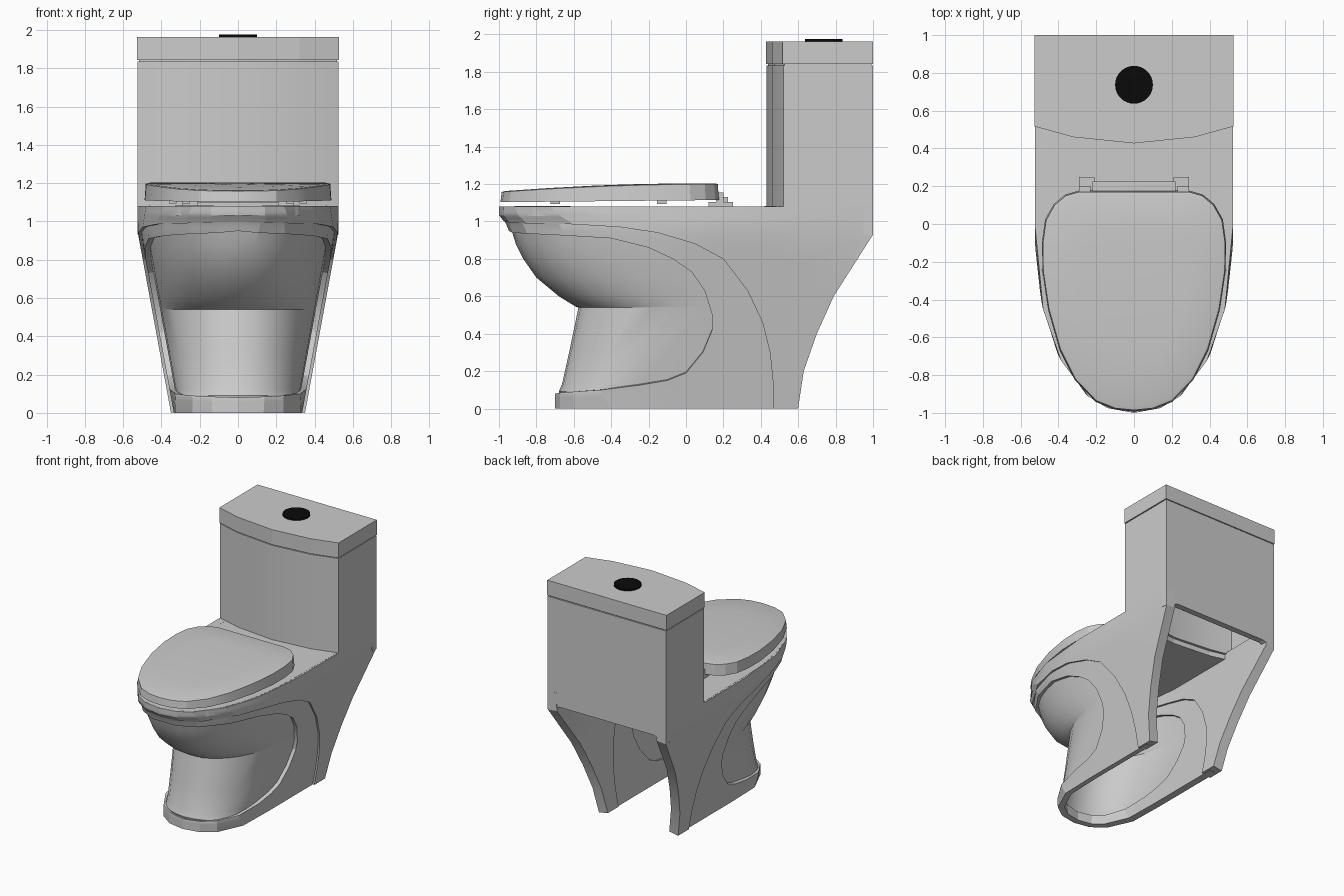
import bpy, bmesh, math
from mathutils import Vector

if "Cube" in bpy.data.objects:
    bpy.data.objects.remove(bpy.data.objects["Cube"])


def lerp(table, z):
    """Piecewise-linear lookup in a list of (z, value)."""
    if z <= table[0][0]:
        return table[0][1]
    for (a, va), (b, vb) in zip(table, table[1:]):
        if z <= b:
            return va + (vb - va) * (z - a) / (b - a)
    return table[-1][1]


def make(name, verts, faces, thick=0, mirror=False, outward=None, smooth=True):
    me = bpy.data.meshes.new(name)
    me.from_pydata(verts, [], faces)
    bm = bmesh.new()
    bm.from_mesh(me)
    bmesh.ops.remove_doubles(bm, verts=bm.verts, dist=1e-5)
    bmesh.ops.dissolve_degenerate(bm, edges=bm.edges, dist=1e-5)
    bmesh.ops.recalc_face_normals(bm, faces=bm.faces)
    if outward:  # open shells: make the normals face this way
        d = Vector(outward)
        if sum(f.normal.dot(d) * f.calc_area() for f in bm.faces) < 0:
            bmesh.ops.reverse_faces(bm, faces=bm.faces)
    bm.to_mesh(me)
    bm.free()
    ob = bpy.data.objects.new(name, me)
    bpy.context.collection.objects.link(ob)
    bpy.ops.object.select_all(action='DESELECT')
    ob.select_set(True)
    bpy.context.view_layer.objects.active = ob
    if mirror:
        m = ob.modifiers.new("mirror", 'MIRROR')
        m.merge_threshold = 0.0005
        bpy.ops.object.modifier_apply(modifier=m.name)
    if thick:
        s = ob.modifiers.new("thickness", 'SOLIDIFY')
        s.thickness = thick
        s.offset = -1
        bpy.ops.object.modifier_apply(modifier=s.name)
    if smooth:
        bpy.ops.object.shade_smooth_by_angle(angle=math.radians(18))
    return ob


def grid(rows):
    n = len(rows[0])
    faces = [(i * n + j, i * n + j + 1, (i + 1) * n + j + 1, (i + 1) * n + j)
             for i in range(len(rows) - 1) for j in range(n - 1)]
    return [p for r in rows for p in r], faces


def prism(name, outline, z0, z1):
    """Straight extrusion of an xy outline."""
    n = len(outline)
    v = [(x, y, z) for z in (z0, z1) for x, y in outline]
    f = [(i, (i + 1) % n, n + (i + 1) % n, n + i) for i in range(n)]
    return make(name, v, f + [tuple(range(n)), tuple(range(n, 2 * n))], smooth=False)


def box(name, x0, x1, y0, y1, z0, z1):
    return prism(name, [(x0, y0), (x1, y0), (x1, y1), (x0, y1)], z0, z1)


# Outer form of the body: front edge, half width and plan curve by height
FRONT = [(0, -.70), (.08, -.70), (.1, -.685), (.93, -.94), (.97, -.955),
         (1.0, -.968), (1.035, -.995), (1.08, -.995)]


def half_width(z):
    return .335 + .175 * min(z / .95, 1)


def plan_x(y, z, off=0):
    yf, y0 = lerp(FRONT, z), lerp([(0, -.3), (.95, 0)], z)
    t = min(1, max(0, (y0 - y) / (y0 - yf)))
    return (half_width(z) + off) * (1 - t ** 2.2) ** (1 / 2.2)


def shell(name, inner, outer, off, thick, steps=7):
    """Skin between two side-view curves (y, z), wrapped on the outer form.
    y of None means the front centre line."""
    def to_s(p):
        yf = lerp(FRONT, p[1])
        return (0 if p[0] is None else math.sqrt(max(0, (p[0] - yf) / (1 - yf))), p[1])
    rows = []
    for k in range(steps + 1):
        t, row = k / steps, []
        for a, b in zip(map(to_s, inner), map(to_s, outer)):
            s, z = a[0] + (b[0] - a[0]) * t, a[1] + (b[1] - a[1]) * t
            yf = lerp(FRONT, z)
            y = yf + s * s * (1 - yf)
            x = 0 if s < 1e-6 else plan_x(y, z, off)
            row.append((x, y - off * .35 * (1 - s), z))
        rows.append(row)
    v, f = grid(rows)
    return make(name, v, f, thick, True, (1, 0, 0))


# Skirt with the opening around the bowl
shell("skirt",
      [(None, .95), (-.93, .94), (-.85, .935), (-.65, .925), (-.4, .91), (-.2, .86),
       (-.07, .8), (.03, .73), (.1, .63), (.14, .5), (.14, .42), (.09, .3), (0, .19),
       (-.1, .15), (-.25, .125), (-.45, .10), (-.6, .09), (-.67, .085), (None, .08)],
      [(None, 1.08), (-.97, 1.08), (-.91, 1.08), (-.72, 1.08), (-.45, 1.08), (-.1, 1.08),
       (.2, 1.08), (.5, 1.08), (.6, .95), (.6, .7), (.58, .5), (.56, .25), (.54, 0),
       (.2, 0), (-.1, 0), (-.4, 0), (-.6, 0), (-.675, 0), (None, 0)], 0, .05)

# Raised outer shell running from the rim to the rear legs
shell("rear_shell",
      [(None, 1.0), (-.94, .995), (-.85, .99), (-.6, .985), (-.35, .97), (-.15, .94),
       (.05, .88), (.2, .8), (.33, .63), (.41, .46), (.45, .3), (.465, .15), (.465, 0)],
      [(None, 1.08), (-.97, 1.08), (-.91, 1.08), (-.72, 1.08), (-.45, 1.08), (0, 1.08),
       (.5, 1.08), (1, 1.08), (1, .93), (.79, .6), (.70, .4), (.63, .2), (.6, 0)], .015, .08)

# Bowl and pedestal: (z, front y, start of the rounding y0)
rows = []
for z, yf, y0 in [(.05, -.67, -.3), (.09, -.68, -.3), (.13, -.663, -.25), (.3, -.625, -.1),
                  (.54, -.575, .1), (.545, -.59, .1), (.6, -.68, .06), (.7, -.80, .02),
                  (.8, -.87, 0), (.88, -.91, 0), (.96, -.935, 0)]:
    row = []
    for j in range(9):
        a = math.pi / 2 * j / 8
        x = (half_width(z) - .028) * math.sin(a) ** (1 / 1.07)
        row.append((x, y0 + (yf - y0) * max(0, math.cos(a)) ** (1 / 1.07), z))
    row.append((half_width(z) - .028, .2, z))
    rows.append(row)
make("bowl_and_pedestal", *grid(rows), 0, True, (1, -1, 0))

# Deck that closes the top of the body, ending under the bowed tank front
ys = [-.994, -.97, -.91, -.82, -.72, -.58, -.45, -.25, 0]
side = [(plan_x(y, 1.08), y) for y in ys] + [(.515, .54), (.32, .49), (.001, .46)]
prism("deck", side + [(-x, y) for x, y in reversed(side)], 1.03, 1.081)

# Tank: hollow walls, open below, with a bowed front
arc = [(-.525, .52), (-.32, .463), (0, .43), (.32, .463), (.525, .52)]
plan = arc + [(.525, 1), (-.525, 1)]
n = len(plan)
walls = [(i, (i + 1) % n, n + (i + 1) % n, n + i) for i in range(n)]
make("tank", [(x, y, z) for z in (1.07, 1.835) for x, y in plan], walls, .05)
make("tank_back_apron", [(-.525, 1, 1.08), (-.525, 1, .93), (-.42, 1, .975),
                         (.42, 1, .975), (.525, 1, .93), (.525, 1, 1.08)],
     [(0, 1, 2, 3, 4, 5)], .05, outward=(0, 1, 0))
prism("tank_seam", [(x * .985, .72 + (y - .72) * .97) for x, y in plan], 1.8, 1.86)
prism("tank_lid", [(x * 1.005, y if y > .9 else y - .003) for x, y in plan], 1.842, 1.962)

# Flush button
black = bpy.data.materials.new("black")
black.diffuse_color = (.003, .003, .003, 1)
black.use_nodes = True
black.node_tree.nodes["Principled BSDF"].inputs["Base Color"].default_value = black.diffuse_color
circle = [(.1 * math.cos(i * math.pi / 16), .737 + .1 * math.sin(i * math.pi / 16)) for i in range(32)]
prism("flush_button", circle, 1.955, 1.975).data.materials.append(black)

# Seat cover: rounded outline with a gently rising top
half = [(0, -.985), (.1, -.975), (.2, -.935), (.31, -.82), (.39, -.66), (.45, -.45),
        (.48, -.25), (.482, -.1), (.465, .02), (.42, .1), (.36, .15), (.29, .17)]
outline = half + [(-x, y) for x, y in reversed(half[1:])]
n = len(outline)
verts = []
for scale, level, lift in ((1.012, 0, 0), (1, 1, 0), (.97, 1, .004), (.6, 1, .005), (.25, 1, .006)):
    for x, y in outline:
        px, py = x * scale, -.35 + (y + .35) * scale
        low = 1.103 + .01 * (py + 1)
        top = 1.2 - .042 * ((.2 - py) / 1.18) ** 2
        verts.append((px, py, low + (top - low) * level + lift))
faces = [(k * n + i, k * n + (i + 1) % n, (k + 1) * n + (i + 1) % n, (k + 1) * n + i)
         for k in range(4) for i in range(n)]
make("seat_cover", verts, faces + [tuple(range(n)), tuple(range(4 * n, 5 * n))])

# Bumpers and hinges
for s, tag in ((-1, "left"), (1, "right")):
    for y, x, end in ((-.7, .27, "front"), (-.13, .34, "rear")):
        box(f"bumper_{end}_{tag}", s * x - .02, s * x + .02, y - .025, y + .025, 1.094, 1.115)
    box(f"hinge_base_{tag}", s * .25 - .04, s * .25 + .04, .12, .25, 1.08, 1.105)
    box(f"hinge_knuckle_{tag}", s * .26 - .03, s * .26 + .03, .16, .2, 1.1, 1.155)
box("hinge_bar", -.22, .22, .17, .225, 1.1, 1.13)
